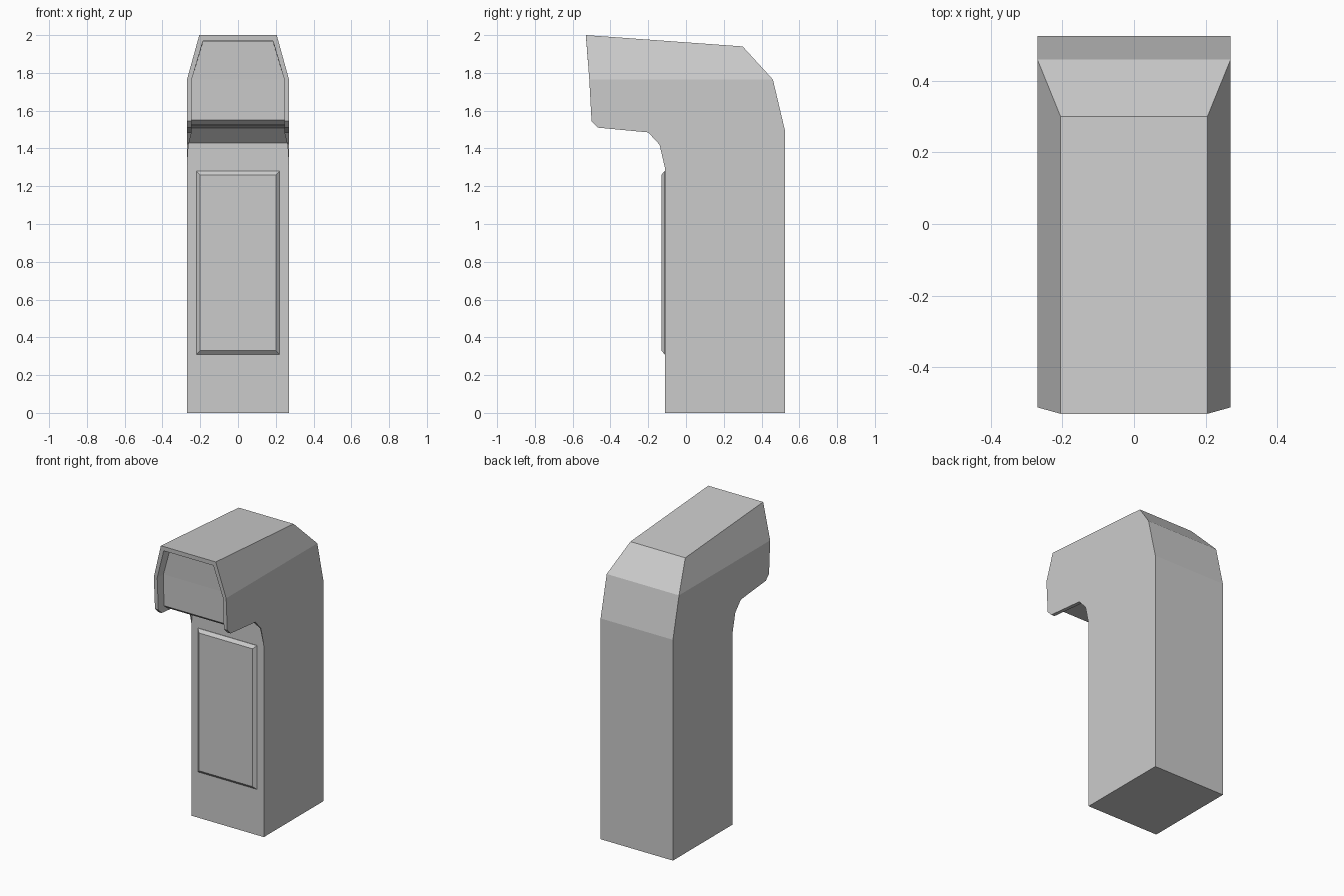
import bpy
import bmesh

cube = bpy.data.objects.get("Cube")
if cube:
    bpy.data.objects.remove(cube, do_unlink=True)

grey = bpy.data.materials.new("light_grey")
grey.use_nodes = True
grey.diffuse_color = (0.6, 0.6, 0.6, 1)
grey.node_tree.nodes["Principled BSDF"].inputs["Base Color"].default_value = grey.diffuse_color


def finish(name, bm):
    bmesh.ops.recalc_face_normals(bm, faces=bm.faces)
    mesh = bpy.data.meshes.new(name)
    bm.to_mesh(mesh)
    bm.free()
    mesh.materials.append(grey)
    bpy.context.collection.objects.link(bpy.data.objects.new(name, mesh))


# Housing section points: half width, depth, height
points = {
    # outer silhouette
    "foot_front": (.27, -.11, 0), "foot_back": (.27, .525, 0),
    "back": (.27, .525, 1.49), "shoulder": (.27, .46, 1.765),
    "crown": (.205, .30, 1.94), "peak": (.205, -.53, 2),
    "brow": (.27, -.512, 1.765), "chin": (.27, -.5, 1.545),
    "lip": (.27, -.465, 1.51), "throat": (.27, -.2, 1.485),
    "neck": (.27, -.14, 1.42), "chest": (.27, -.11, 1.29),
    # inner edge of the rim
    "peak_in": (.185, -.528, 1.97), "brow_in": (.245, -.512, 1.765),
    "chin_in": (.245, -.5, 1.545), "lip_in": (.245, -.465, 1.51),
    "throat_in": (.245, -.2, 1.485), "neck_in": (.262, -.14, 1.42),
    # recessed surface
    "peak_deep": (.185, -.455, 1.965), "brow_deep": (.245, -.445, 1.765),
    "chin_deep": (.245, -.44, 1.55), "lip_deep": (.245, -.41, 1.525),
    "throat_deep": (.245, -.19, 1.507), "neck_deep": (.262, -.11, 1.43),
}
bm = bmesh.new()
sides = [{n: bm.verts.new((s * x, y, z)) for n, (x, y, z) in points.items()}
         for s in (1, -1)]
left, right = sides


def across(*names):
    """Face spanning from one side to the other along the named points."""
    bm.faces.new([left[n] for n in names] + [right[n] for n in reversed(names)])


# Outer skin, hood rim and recessed panel
outer = ["foot_front", "foot_back", "back", "shoulder", "crown", "peak"]
for a, b in zip(outer, outer[1:]):
    across(a, b)
across("peak", "peak_in")
across("peak_in", "peak_deep")
rim = ["peak", "brow", "chin", "lip", "throat", "neck"]
for a, b in zip(rim, rim[1:]):
    across(a + "_deep", b + "_deep")
across("neck_deep", "chest", "foot_front")

# Side walls, rim edges and inner walls
for v in sides:
    bm.faces.new([v[n] for n in outer[:4] + rim[1:] + ["chest"]])
    bm.faces.new([v[n] for n in ("shoulder", "crown", "peak", "brow")])
    for a, b in zip(rim, rim[1:]):
        bm.faces.new([v[a], v[b], v[b + "_in"], v[a + "_in"]])
        bm.faces.new([v[a + "_in"], v[b + "_in"], v[b + "_deep"], v[a + "_deep"]])
    bm.faces.new([v["neck"], v["chest"], v["neck_in"]])
    bm.faces.new([v["neck_in"], v["chest"], v["neck_deep"]])
finish("housing", bm)

# Raised door with sloped edges
bm = bmesh.new()
rings = []
for inset, y in ((0, -.108), (0, -.113), (.02, -.131)):
    w, low, high = .22 - inset, .31 + inset, 1.28 - inset
    rings.append([bm.verts.new((x, y, z)) for x, z in
                  ((-w, low), (w, low), (w, high), (-w, high))])
for a, b in zip(rings, rings[1:]):
    for i in range(4):
        j = (i + 1) % 4
        bm.faces.new([a[i], a[j], b[j], b[i]])
bm.faces.new(rings[0])
bm.faces.new(rings[-1])
finish("front_door", bm)
